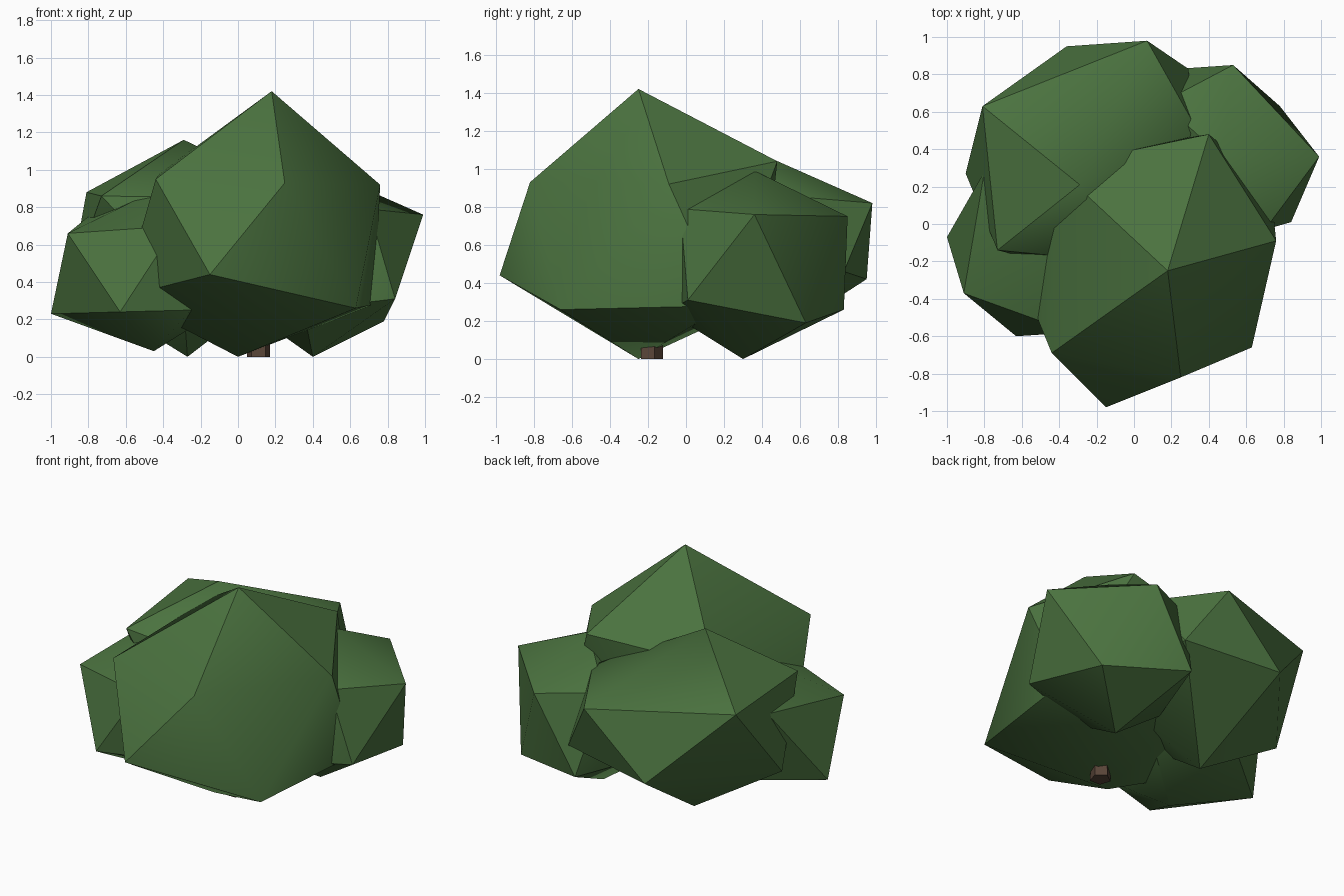
import bpy
import bmesh
import math

default_cube = bpy.data.objects.get("Cube")
if default_cube:
    bpy.data.objects.remove(default_cube, do_unlink=True)


def make_material(name, colour):
    material = bpy.data.materials.new(name)
    material.use_nodes = True
    material.diffuse_color = colour
    shader = material.node_tree.nodes["Principled BSDF"]
    shader.inputs["Base Color"].default_value = colour
    shader.inputs["Roughness"].default_value = 0.9
    return material


leaf_green = make_material("leaf green", (0.07, 0.17, 0.05, 1))
bark_brown = make_material("bark brown", (0.10, 0.06, 0.04, 1))


def finish_object(bm, name, material, smooth_angle):
    """Turn a bmesh into a named object, smooth only across shallow edges."""
    bmesh.ops.recalc_face_normals(bm, faces=bm.faces)
    mesh = bpy.data.meshes.new(name)
    bm.to_mesh(mesh)
    bm.free()
    mesh.materials.append(material)
    obj = bpy.data.objects.new(name, mesh)
    bpy.context.collection.objects.link(obj)
    bpy.ops.object.select_all(action="DESELECT")
    obj.select_set(True)
    bpy.context.view_layer.objects.active = obj
    bpy.ops.object.shade_smooth_by_angle(angle=math.radians(smooth_angle))
    return obj


def foliage_clump(name, top, upper_ring, lower_ring, bottom):
    """Uneven twenty-sided clump: two poles joined by two staggered rings."""
    bm = bmesh.new()
    top_vert = bm.verts.new(top)
    bottom_vert = bm.verts.new(bottom)
    upper = [bm.verts.new(corner) for corner in upper_ring]
    lower = [bm.verts.new(corner) for corner in lower_ring]
    count = len(upper)
    for i in range(count):
        following = (i + 1) % count
        bm.faces.new((top_vert, upper[following], upper[i]))
        bm.faces.new((upper[i], upper[following], lower[following]))
        bm.faces.new((upper[i], lower[following], lower[i]))
        bm.faces.new((bottom_vert, lower[i], lower[following]))
    return finish_object(bm, name, leaf_green, smooth_angle=38)


# Tall clump at the front
foliage_clump(
    "front_foliage",
    top=(0.18, -0.25, 1.42),
    upper_ring=[(0.25, -0.82, 0.93), (-0.44, -0.69, 0.95), (-0.42, 0.31, 0.98),
                (0.4, 0.48, 1.04), (0.76, -0.09, 0.92)],
    lower_ring=[(0.63, -0.66, 0.26), (-0.15, -0.98, 0.44), (-0.62, -0.25, 0.32),
                (-0.1, 0.4, 0.3), (0.73, 0.2, 0.28)],
    bottom=(0, -0.25, 0),
)

# Broad clump at the back
foliage_clump(
    "back_foliage",
    top=(-0.29, 0.21, 1.16),
    upper_ring=[(-0.1, -0.2, 0.85), (-0.73, -0.14, 0.86), (-0.81, 0.63, 0.88),
                (0.07, 0.98, 0.82), (0.34, 0.5, 0.86)],
    lower_ring=[(0.25, 0.1, 0.4), (-0.3, -0.25, 0.4), (-0.9, 0.27, 0.39),
                (-0.36, 0.95, 0.42), (0.29, 0.83, 0.46)],
    bottom=(-0.27, 0.3, 0),
)

# Low clump on the -x side
foliage_clump(
    "right_foliage",
    top=(-0.42, -0.08, 0.9),
    upper_ring=[(-0.33, -0.58, 0.7), (-0.91, -0.37, 0.66), (-0.8, 0.28, 0.75),
                (-0.3, 0.3, 0.7), (0, -0.1, 0.6)],
    lower_ring=[(-0.25, -0.5, 0.25), (-0.63, -0.6, 0.24), (-1, -0.07, 0.23),
                (-0.55, 0.3, 0.25), (-0.1, 0.05, 0.25)],
    bottom=(-0.45, -0.2, 0.03),
)

# Low clump on the +x side
foliage_clump(
    "left_foliage",
    top=(0.47, 0.36, 0.99),
    upper_ring=[(0.7, -0.03, 0.79), (0.2, 0.1, 0.75), (0.15, 0.65, 0.78),
                (0.53, 0.85, 0.75), (0.99, 0.36, 0.76)],
    lower_ring=[(0.84, 0.01, 0.31), (0.35, -0.1, 0.25), (0.05, 0.3, 0.25),
                (0.24, 0.83, 0.26), (0.78, 0.63, 0.19)],
    bottom=(0.4, 0.3, 0),
)

# Short trunk, mostly hidden under the leaves
trunk_bm = bmesh.new()
bmesh.ops.create_cone(trunk_bm, cap_ends=True, segments=5,
                      radius1=0.065, radius2=0.055, depth=0.4)
bmesh.ops.translate(trunk_bm, verts=trunk_bm.verts, vec=(0.11, -0.185, 0.2))
finish_object(trunk_bm, "trunk", bark_brown, smooth_angle=30)
